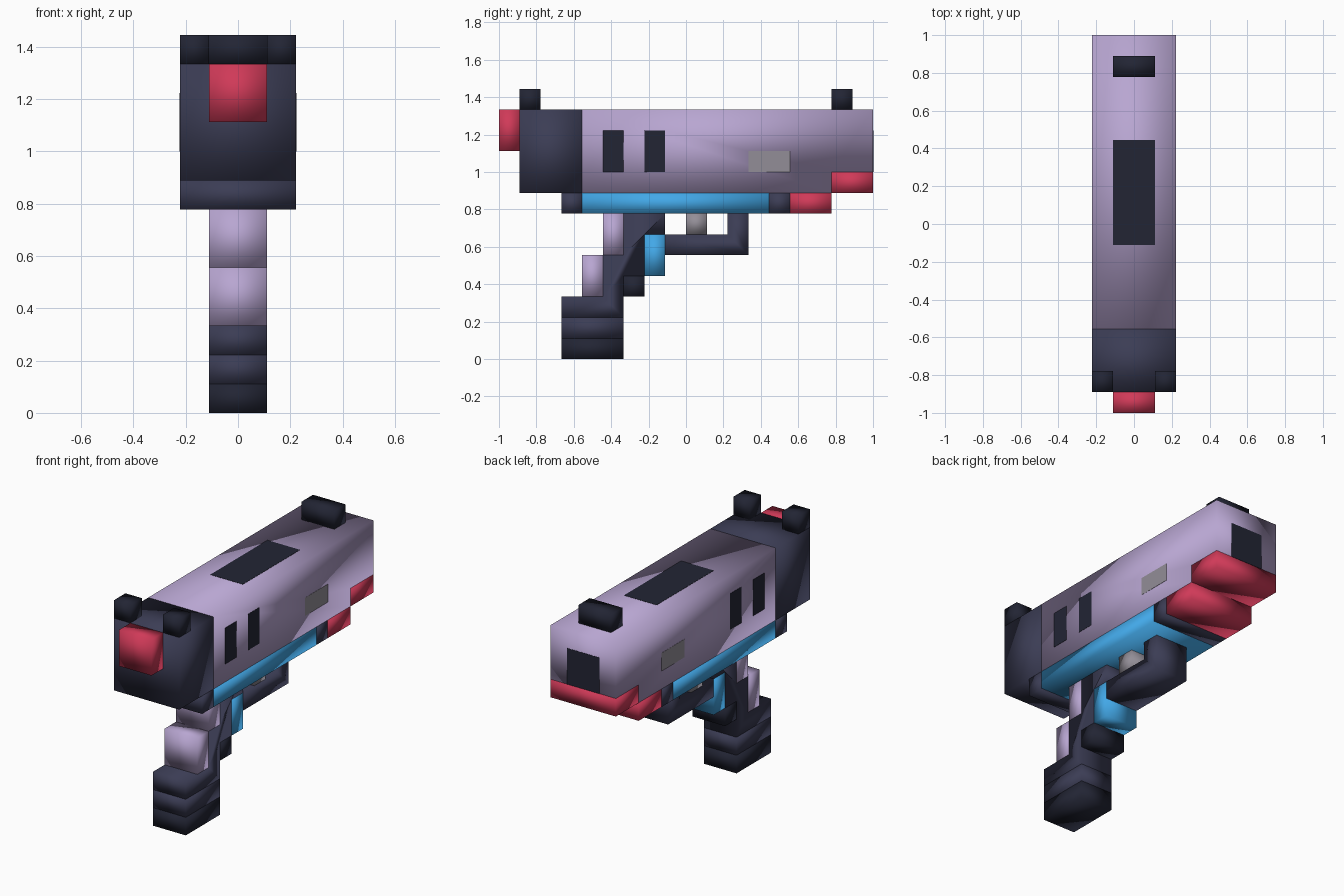
import bpy, bmesh

if "Cube" in bpy.data.objects:
    bpy.data.objects.remove(bpy.data.objects["Cube"])

U = 1 / 9          # the model sits on a block grid of 1/9 unit
E = 0.012          # tiny lift (in blocks) for flush inlays

COLOURS = {
    "lilac": (0.48, 0.38, 0.64, 1),
    "slate": (0.044, 0.046, 0.09, 1),
    "black": (0.016, 0.018, 0.034, 1),
    "red": (0.63, 0.042, 0.098, 1),
    "blue": (0.055, 0.39, 0.80, 1),
    "grey": (0.29, 0.27, 0.31, 1),
}
MATS = {}
for key, rgba in COLOURS.items():
    MATS[key] = bpy.data.materials.new(key)
    MATS[key].diffuse_color = rgba


def prism(name, colour, profile, x0, x1, smooth=True):
    """Extrude a (y, z) side profile along x, all in block units."""
    bm = bmesh.new()
    face = bm.faces.new([bm.verts.new((x0 * U, y * U, z * U)) for y, z in profile])
    out = bmesh.ops.extrude_face_region(bm, geom=[face])
    moved = [v for v in out["geom"] if isinstance(v, bmesh.types.BMVert)]
    bmesh.ops.translate(bm, verts=moved, vec=((x1 - x0) * U, 0, 0))
    bmesh.ops.recalc_face_normals(bm, faces=bm.faces)
    for f in bm.faces:
        f.smooth = smooth
    me = bpy.data.meshes.new(name)
    bm.to_mesh(me)
    bm.free()
    me.materials.append(MATS[colour])
    ob = bpy.data.objects.new(name, me)
    bpy.context.collection.objects.link(ob)
    return ob


def block(name, colour, y0, y1, z0, z1, x0, x1, smooth=True):
    return prism(name, colour, [(y0, z0), (y1, z0), (y1, z1), (y0, z1)], x0, x1, smooth)


# Slide, rear housing and hammer
prism("slide", "lilac", [(-5, 8), (7, 8), (7, 9), (9, 9), (9, 12), (-5, 12)], -2, 2)
block("rear_housing", "slate", -8, -5, 8, 12, -2, 2)
block("hammer", "red", -9, -8, 10, 12, -1, 1)
block("muzzle_trim", "red", 7, 9, 8, 9, -2, 2)

# Sights
block("front_sight", "black", 7, 8, 12, 13, -1, 1)
for side, label in ((-1, "left"), (1, "right")):
    block(f"rear_sight_{label}", "black", -8, -7, 12, 13, *sorted((side, 2 * side)))

# Flush inlays: top panel, bore, side slots and side plates
block("top_panel", "black", -1, 4, 11, 12 + E, -1, 1, False)
block("bore", "black", 8, 9 + E, 9, 11, -1, 1, False)
for side, label in ((-1, "left"), (1, "right")):
    xs = sorted((1.5 * side, (2 + E) * side))
    for i, y in enumerate((-4, -2)):
        block(f"slot_{label}_{i + 1}", "black", y, y + 1, 9, 11, *xs, False)
    block(f"side_plate_{label}", "grey", 3, 5, 9, 10, *xs, False)

# Lower rail
for name, colour, y0, y1 in (("rail_rear", "slate", -6, -5), ("rail_stripe", "blue", -5, 4),
                             ("rail_joint", "slate", 4, 5), ("rail_nose", "red", 5, 7)):
    block(name, colour, y0, y1, 7, 8, -2, 2)

# Grip
prism("grip_core", "slate", [(-3, 7), (-3, 5), (-4, 5), (-4, 3), (-6, 3), (-6, 2), (-3, 2),
                             (-3, 4), (-2, 4), (-2, 6), (-1, 6), (-1, 7)], -1, 1)
block("backstrap_upper", "lilac", -4, -3, 5, 7, -1, 1)
block("backstrap_lower", "lilac", -5, -4, 3, 5, -1, 1)
block("grip_front_accent", "blue", -2, -1, 4, 6, -1, 1)
block("grip_front_step", "black", -3, -2, 3, 4, -1, 1)
block("magazine_band", "slate", -6, -3, 1, 2, -1, 1)
block("magazine_base", "black", -6, -3, 0, 1, -1, 1)

# Trigger and guard
prism("trigger_guard", "slate", [(-1, 5), (3, 5), (3, 7), (2, 7), (2, 6), (-1, 6)], -1, 1)
block("trigger", "grey", 0, 1, 6, 7, -1, 1)

for m in bpy.data.materials:
    if m.users and not m.is_grease_pencil:
        m.use_nodes = True
        m.node_tree.nodes["Principled BSDF"].inputs["Base Color"].default_value = m.diffuse_color
